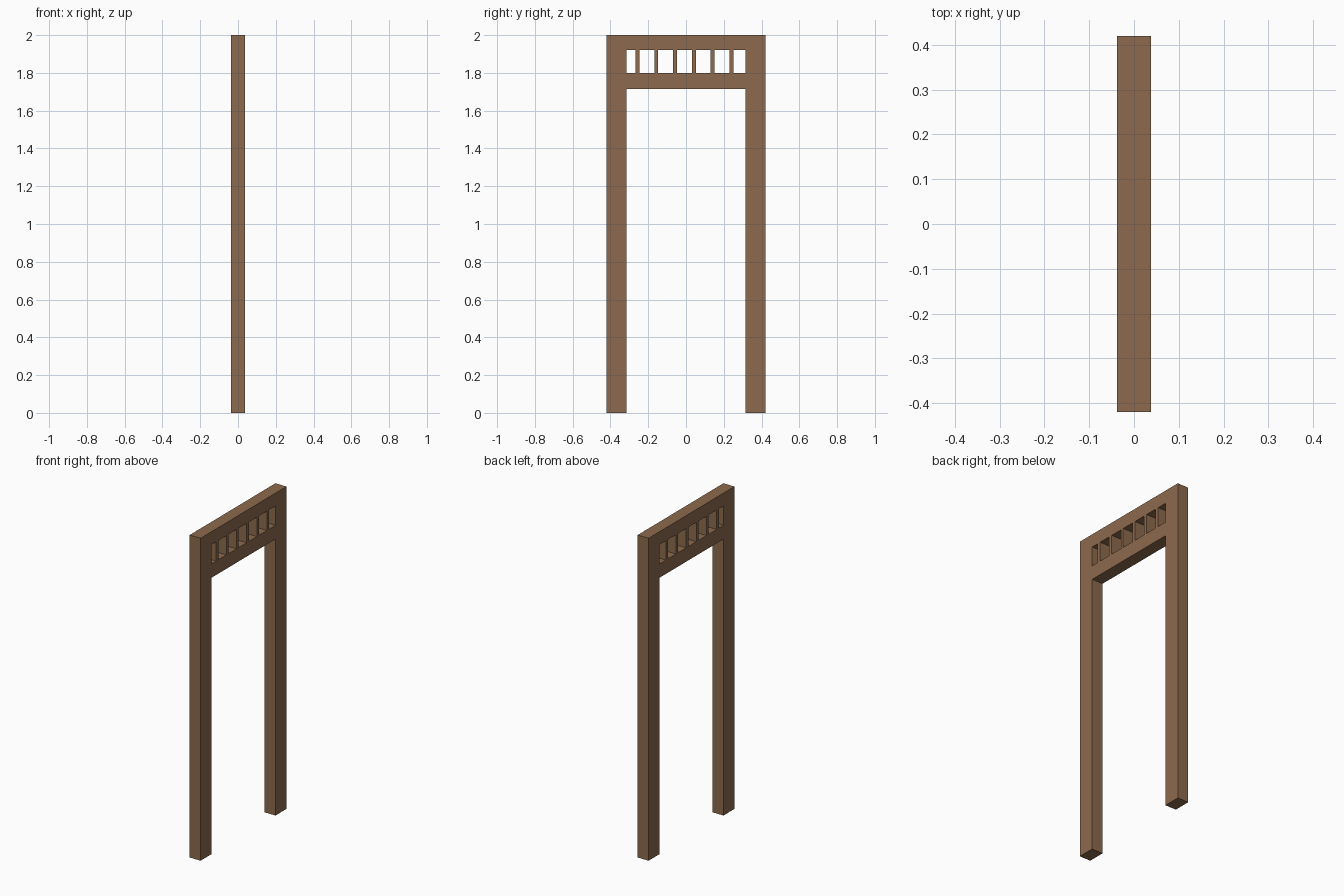
import bpy, bmesh
from mathutils import Vector

if "Cube" in bpy.data.objects:
    bpy.data.objects.remove(bpy.data.objects["Cube"])

HALF_DEPTH = 0.0375

wood = bpy.data.materials.new("brown wood")
wood.diffuse_color = (0.263, 0.144, 0.074, 1)
wood.use_nodes = True
wood.node_tree.nodes["Principled BSDF"].inputs["Base Color"].default_value = wood.diffuse_color

# Cut lines across the frame: post edges and both edges of six slats
slats = [-0.257 + 0.0995 * i for i in range(6)]
ys = [-0.42, -0.314]
for c in slats:
    ys += [c - 0.0105, c + 0.0105]
ys += [0.314, 0.42]
# Heights: floor, lower rail bottom and top, upper rail bottom and top
zs = [0, 1.714, 1.80, 1.92, 2.0]


def is_solid(col, row):
    post = col in (0, len(ys) - 2)
    rail = row in (1, 3)
    slat = row == 2 and col % 2 == 0
    return post or rail or slat


# Door frame: fill the solid cells, then extrude through the depth
bm = bmesh.new()
for i in range(len(ys) - 1):
    for j in range(len(zs) - 1):
        if is_solid(i, j):
            corners = [(i, j), (i + 1, j), (i + 1, j + 1), (i, j + 1)]
            bm.faces.new([bm.verts.new((-HALF_DEPTH, ys[a], zs[b])) for a, b in corners])
bmesh.ops.remove_doubles(bm, verts=bm.verts[:], dist=1e-5)
ext = bmesh.ops.extrude_face_region(bm, geom=bm.faces[:], use_keep_orig=True)
moved = [g for g in ext["geom"] if isinstance(g, bmesh.types.BMVert)]
bmesh.ops.translate(bm, verts=moved, vec=Vector((2 * HALF_DEPTH, 0, 0)))
bmesh.ops.recalc_face_normals(bm, faces=bm.faces[:])

mesh = bpy.data.meshes.new("slatted_door_frame")
bm.to_mesh(mesh)
bm.free()
mesh.materials.append(wood)
frame = bpy.data.objects.new("slatted_door_frame", mesh)
bpy.context.collection.objects.link(frame)
